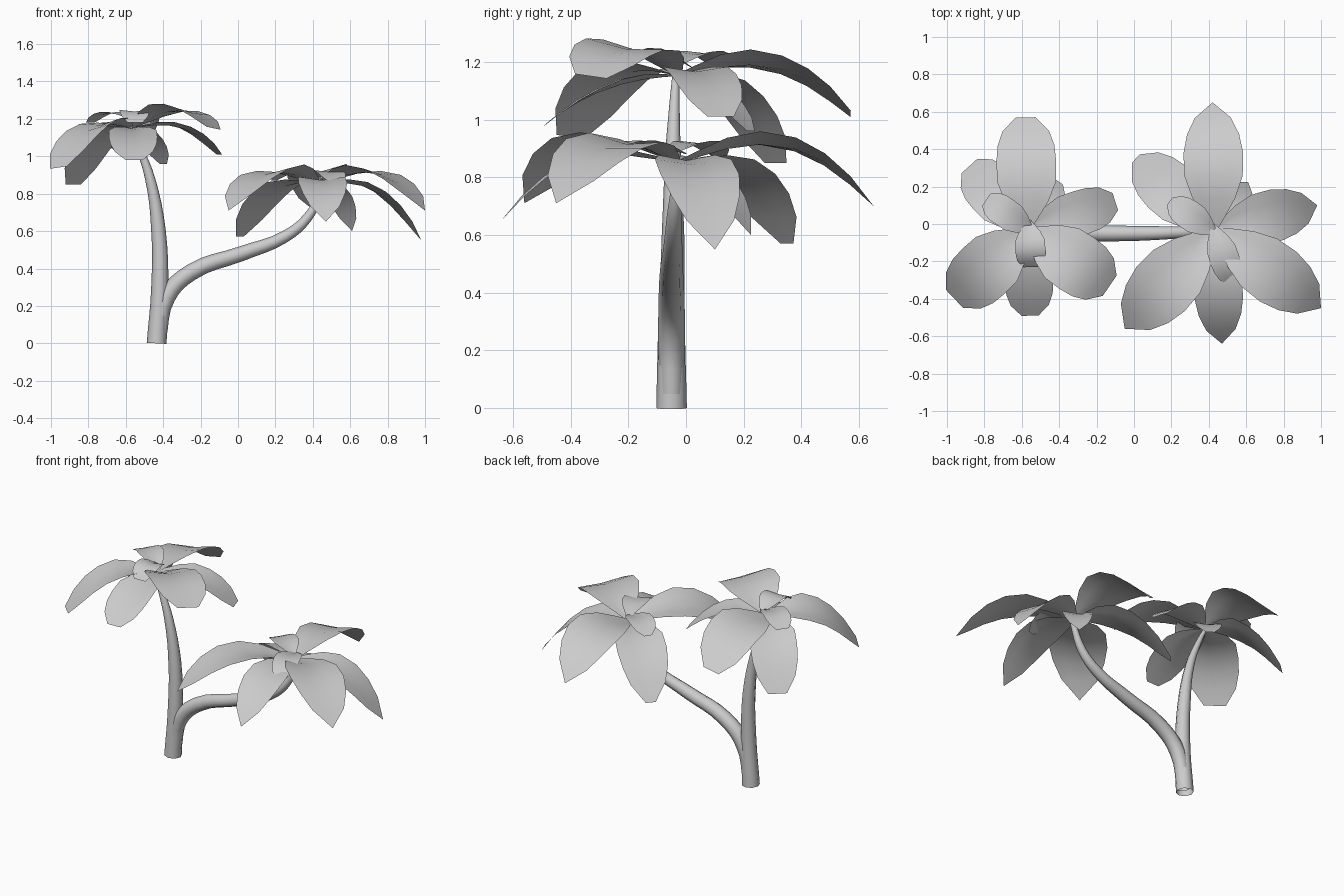
import bpy, bmesh
from mathutils import Vector

if "Cube" in bpy.data.objects:
    bpy.data.objects.remove(bpy.data.objects["Cube"])


def trunk(name, pts):
    # tapered eight-sided stem along a smooth path: (x, y, z, radius)
    cu = bpy.data.curves.new(name, 'CURVE')
    cu.dimensions = '3D'
    cu.bevel_depth = 1.0
    cu.bevel_resolution = 2
    cu.resolution_u = 4
    cu.use_fill_caps = False
    sp = cu.splines.new('BEZIER')
    sp.bezier_points.add(len(pts) - 1)
    for bp, (x, y, z, r) in zip(sp.bezier_points, pts):
        bp.co = (x, y, z)
        bp.radius = r
        bp.handle_left_type = bp.handle_right_type = 'AUTO'
    sp.use_smooth = True
    ob = bpy.data.objects.new(name, cu)
    bpy.context.collection.objects.link(ob)


PROFILE = [(0, .1), (.1, .36), (.25, .72), (.42, .97), (.6, 1), (.75, .87), (.88, .6), (1, 0)]


def leaf(name, base, tip, peak, half, blunt=0.0, roll=0.0, fold=0.25):
    # arched sheet, folded up along the midrib near the stem, rolled about its length
    a, c = Vector(base), Vector(tip)
    d = c - a
    side = Vector((-d.y, d.x, 0)).normalized()
    bm = bmesh.new()
    rows = []
    for t, w in PROFILE:
        s = t ** 1.25
        p = a + d * t
        p.z = a.z * (1 - s) ** 2 + peak * 2 * s * (1 - s) + c.z * s * s
        w = half * min(1, w + blunt * t ** 5)
        lift = fold * (1 - t)
        if w == 0:
            rows.append([bm.verts.new(p)])
        else:
            rows.append([bm.verts.new(p + side * w * k + Vector((0, 0, w * (lift * abs(k) + roll * k))))
                         for k in (-1, -.5, 0, .5, 1)])
    for r, q in zip(rows, rows[1:]):
        for i in range(4):
            if len(q) == 1:
                bm.faces.new((r[i], q[0], r[i + 1]))
            else:
                bm.faces.new((r[i], q[i], q[i + 1], r[i + 1]))
    bmesh.ops.recalc_face_normals(bm, faces=bm.faces)
    if sum(f.normal.z for f in bm.faces) < 0:
        bmesh.ops.reverse_faces(bm, faces=bm.faces)
    for f in bm.faces:
        f.smooth = True
    me = bpy.data.meshes.new(name)
    bm.to_mesh(me)
    bm.free()
    bpy.context.collection.objects.link(bpy.data.objects.new(name, me))


# Stems
trunk("main_trunk", [(-.435, -.05, 0, .053), (-.418, -.05, .3, .046), (-.425, -.045, .6, .039),
                     (-.47, -.045, .88, .027), (-.53, -.04, 1.05, .018), (-.58, -.035, 1.16, .012)])
trunk("side_branch", [(-.425, -.05, .02, .04), (-.38, -.05, .25, .047), (-.25, -.05, .38, .045),
                      (.02, -.05, .48, .04), (.25, -.045, .57, .032), (.37, -.04, .67, .026),
                      (.44, -.03, .80, .018), (.46, -.03, .86, .012)])

# Leaves of each crown: tip, arch height, half width, tip bluntness, roll
tall = (-.57, -.03, 1.15)
low = (.43, -.03, .85)
crowns = {
    "tall_crown": (tall, [
        ((-.58, .57, 1.02), 1.27, .16, .33, -.2),
        ((-.88, .31, .85), 1.15, .14, .4, 0),
        ((-.10, .12, 1.01), 1.22, .12, .4, 0),
        ((-.13, -.33, 1.15), 1.34, .165, .4, -.12),
        ((-.555, -.49, .98), 1.13, .13, .35, 0),
        ((-.96, -.40, .94), 1.24, .165, .4, .1),
        ((-.40, .225, .96), 1.12, .08, .3, 0),
    ]),
    "low_crown": (low, [
        ((.42, .65, .70), 1.03, .16, 0, -.15),
        ((.01, .35, .57), .90, .15, .2, 0),
        ((.98, .10, .55), .91, .14, 0, 0),
        ((1.0, -.45, .71), 1.03, .165, 0, -.1),
        ((.47, -.64, .65), .95, .13, 0, 0),
        ((-.05, -.56, .71), 1.03, .175, 0, .1),
        ((.61, .225, .60), .84, .09, 0, 0),
    ]),
}
for crown, (base, leaves) in crowns.items():
    for i, (tip, *shape) in enumerate(leaves):
        leaf(f"{crown}_leaf_{i + 1}", base, tip, *shape)

# Small young leaves at the crown centres
leaf("tall_young_leaf_1", (-.54, -.04, 1.18), (-.79, .13, 1.18), 1.28, .08, .5)
leaf("tall_young_leaf_2", (-.56, .02, 1.18), (-.55, -.23, 1.18), 1.30, .08, .5)
leaf("low_young_leaf_1", (.44, -.05, .88), (.19, .12, .87), .96, .08, .3)
leaf("low_young_leaf_2", (.42, 0, .88), (.53, -.32, .85), .97, .08, .3)
